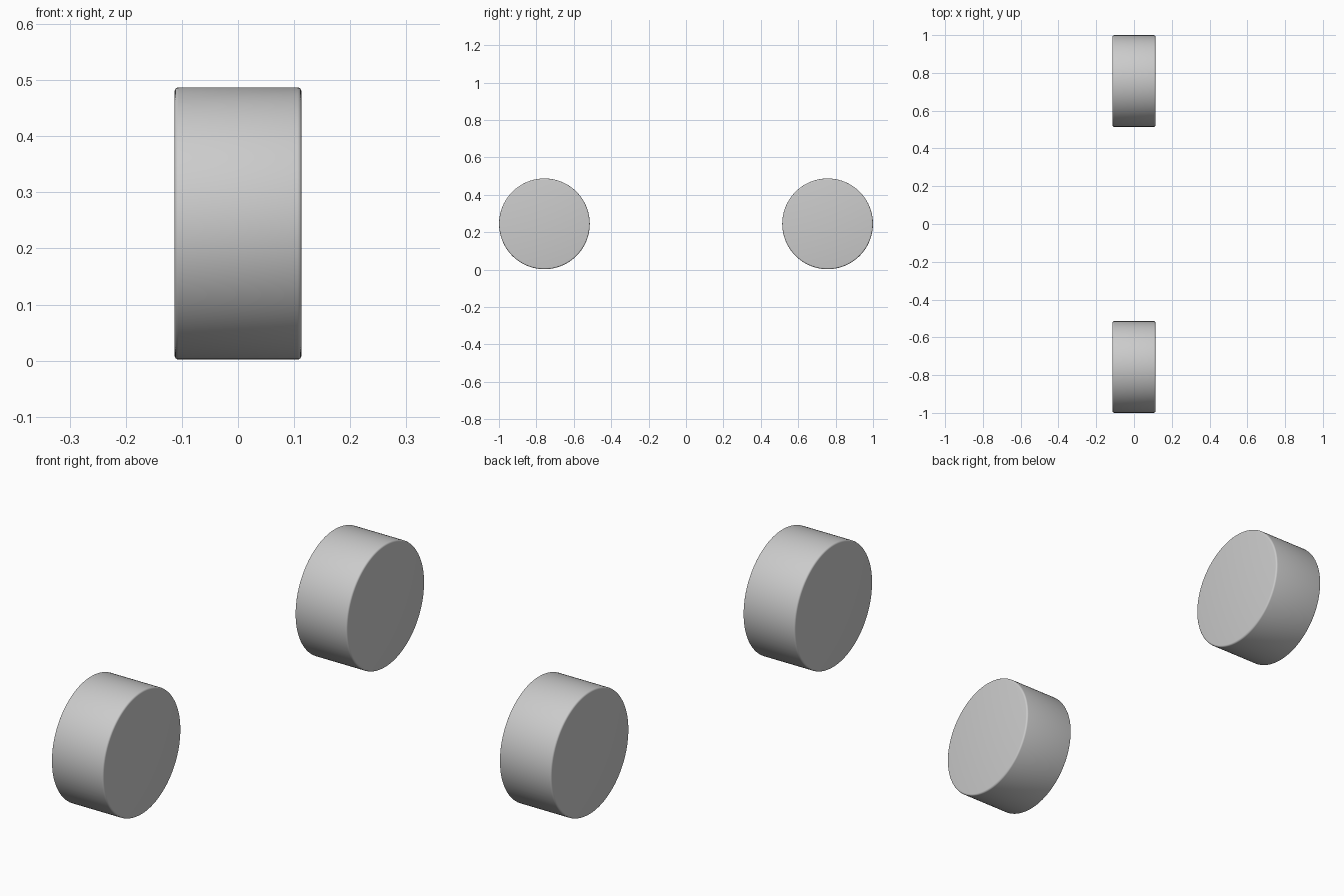
import bpy
from math import pi

if "Cube" in bpy.data.objects:
    bpy.data.objects.remove(bpy.data.objects["Cube"])

RADIUS, WIDTH, AXLE_Z, AXLE_Y = 0.2425, 0.226, 0.2445, 0.757


def wheel(name, y):
    # Solid disc with its axis along x and softly rounded rims
    bpy.ops.mesh.primitive_cylinder_add(vertices=128, radius=RADIUS, depth=WIDTH,
                                        location=(0, y, AXLE_Z), rotation=(0, pi / 2, 0))
    ob = bpy.context.object
    ob.name = name
    bpy.ops.object.transform_apply(location=False, rotation=True, scale=True)
    bevel = ob.modifiers.new("rim_rounding", 'BEVEL')
    bevel.width = 0.007
    bevel.segments = 4
    bevel.limit_method = 'ANGLE'
    bpy.ops.object.modifier_apply(modifier=bevel.name)
    bpy.ops.object.shade_smooth_by_angle()


wheel("front_wheel", -AXLE_Y)
wheel("rear_wheel", AXLE_Y)
